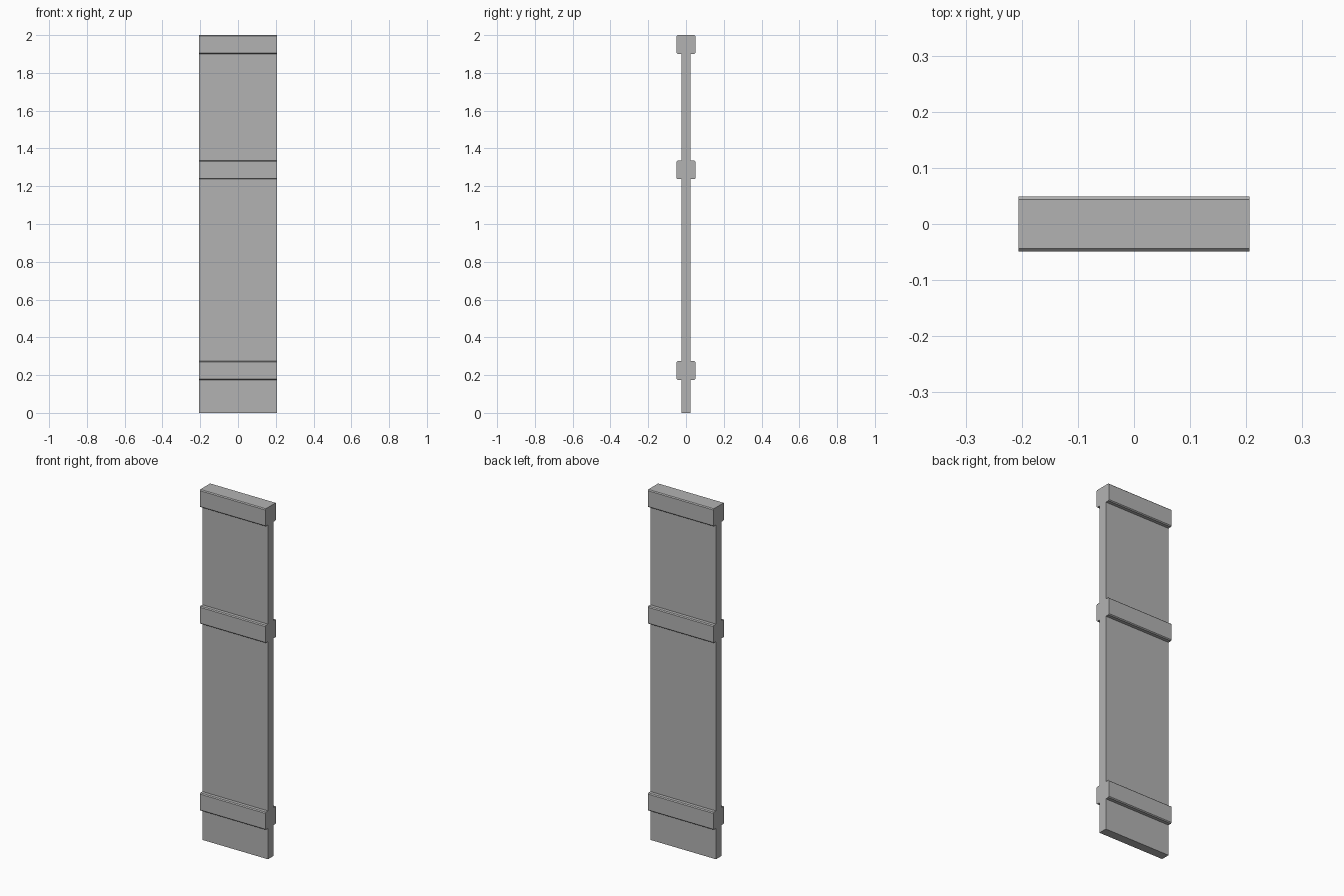
import bpy
import bmesh

cube = bpy.data.objects.get("Cube")
if cube:
    bpy.data.objects.remove(cube, do_unlink=True)

HALF_WIDTH = 0.206
PANEL_Y = 0.025      # half thickness of the thin board
RAIL_Y = 0.049       # half thickness at the raised rails
HEIGHT = 2.0
RAILS = [(0.175, 0.275), (1.237, 1.337), (1.9, HEIGHT)]
BEVEL = 0.005

grey = bpy.data.materials.new("light_grey")
grey.use_nodes = True
colour = (0.45, 0.45, 0.45, 1)
grey.diffuse_color = colour
grey.node_tree.nodes["Principled BSDF"].inputs["Base Color"].default_value = colour

# Side profile of one face, from the foot upwards
half = [(PANEL_Y, 0)]
for low, high in RAILS:
    half += [(PANEL_Y, low), (RAIL_Y - BEVEL, low), (RAIL_Y, low + BEVEL),
             (RAIL_Y, high - BEVEL), (RAIL_Y - BEVEL, high)]
    if high < HEIGHT:
        half.append((PANEL_Y, high))

# Mirror the profile to the front and extrude it across the width
profile = half + [(-y, z) for y, z in reversed(half)]
bm = bmesh.new()
end = bm.faces.new([bm.verts.new((-HALF_WIDTH, y, z)) for y, z in profile])
grown = bmesh.ops.extrude_face_region(bm, geom=[end], use_keep_orig=True)
verts = [v for v in grown["geom"] if isinstance(v, bmesh.types.BMVert)]
bmesh.ops.translate(bm, verts=verts, vec=(2 * HALF_WIDTH, 0, 0))
bmesh.ops.recalc_face_normals(bm, faces=bm.faces)

mesh = bpy.data.meshes.new("board_with_rails")
bm.to_mesh(mesh)
bm.free()
mesh.materials.append(grey)
board = bpy.data.objects.new("board_with_rails", mesh)
bpy.context.collection.objects.link(board)
